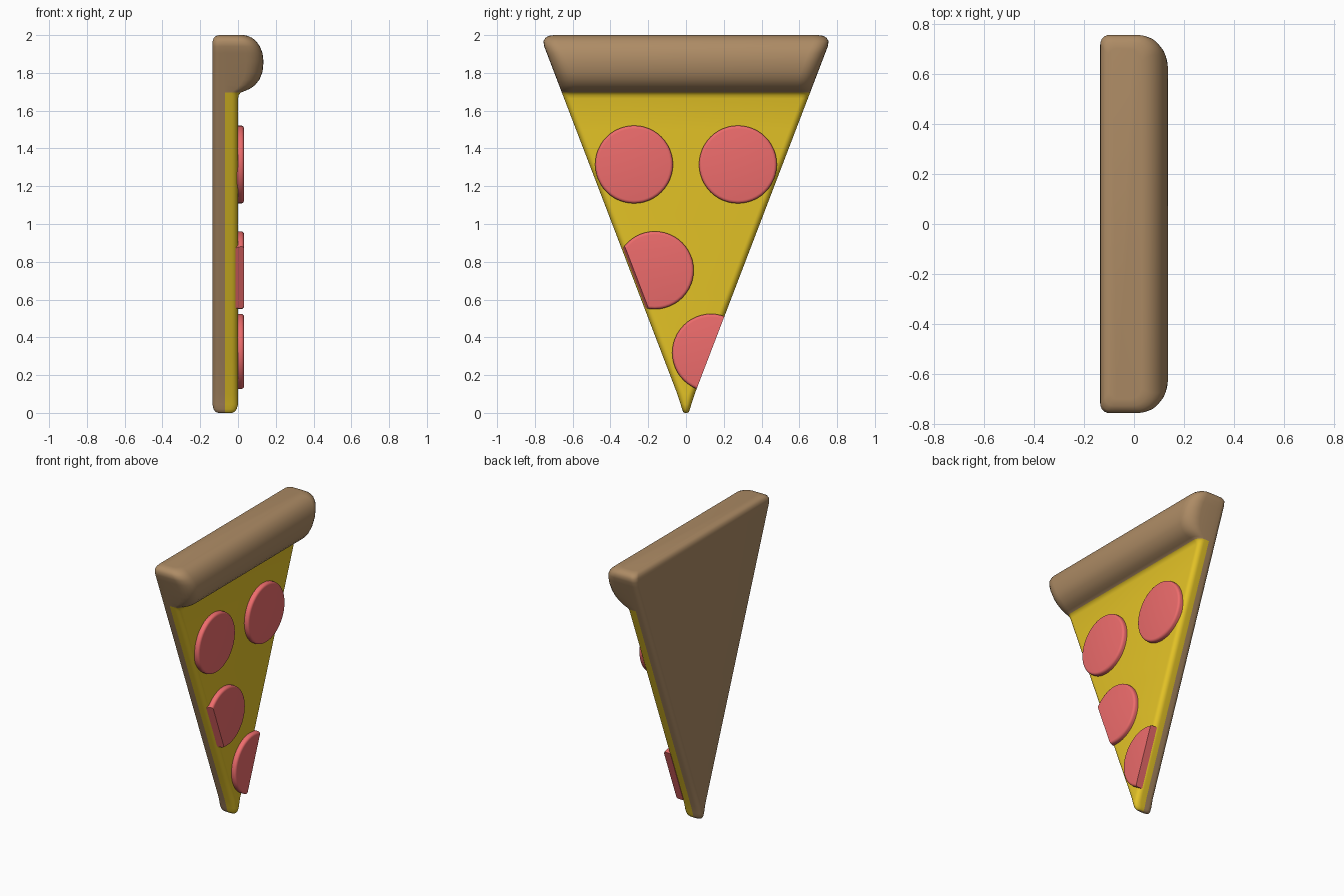
import bpy, bmesh, math
from mathutils import Matrix, Vector

if "Cube" in bpy.data.objects:
    bpy.data.objects.remove(bpy.data.objects["Cube"])

SLOPE = 0.383      # half-width gained per unit of height
SEAM = -0.07       # x where the dough meets the cheese


def half_width(z):
    return SLOPE * (z + 0.02)


def material(name, rgb):
    m = bpy.data.materials.new(name)
    m.diffuse_color = (*rgb, 1)
    m.use_nodes = True
    m.node_tree.nodes["Principled BSDF"].inputs["Base Color"].default_value = m.diffuse_color
    return m


def finish(bm, name, mats, angle):
    bmesh.ops.recalc_face_normals(bm, faces=bm.faces)
    me = bpy.data.meshes.new(name)
    bm.to_mesh(me)
    bm.free()
    ob = bpy.data.objects.new(name, me)
    bpy.context.collection.objects.link(ob)
    for m in mats:
        me.materials.append(m)
    bpy.ops.object.select_all(action='DESELECT')
    ob.select_set(True)
    bpy.context.view_layer.objects.active = ob
    bpy.ops.object.shade_smooth_by_angle(angle=math.radians(angle))
    return ob


dough = material("dough", (0.42, 0.26, 0.13))
cheese = material("cheese", (0.78, 0.55, 0.02))
meat = material("pepperoni", (0.85, 0.15, 0.15))


def ring(xb, xf, w, rf):
    """Rounded-rectangle section, symmetric in y."""
    rb = min(0.035, SEAM - 0.002 - xb)
    rf = min(rf, xf - SEAM - 0.002)
    yb, yf = min(rb, w * 0.95), min(rf, w * 0.95)
    n = 6
    angles = [math.pi / 2 * i / n for i in range(n + 1)]
    side = [(xb + rb - rb * math.cos(a), w - yb + yb * math.sin(a)) for a in angles]
    side.append((SEAM, w))
    side += [(xf - rf + rf * math.sin(a), w - yf + yf * math.cos(a)) for a in angles]
    return side + [(x, -y) for x, y in reversed(side)]


# Slice body with rolled crust: z, back x, front x, half-width, front radius
levels = [(0.0, -0.105, -0.03, 0.008, 0.03), (0.006, -0.12, -0.018, 0.015, 0.035),
          (0.02, -0.13, -0.007, 0.021, 0.035), (0.045, -0.135, 0.0, 0.028, 0.035)]
levels += [(z, -0.135, 0.0, half_width(z), 0.035)
           for z in (0.1, 0.3, 0.6, 0.9, 1.2, 1.5, 1.665)]
roll = [(1.682, 0.004, 0.04), (1.695, 0.014, 0.05), (1.704, 0.035, 0.06),
        (1.715, 0.062, 0.07), (1.735, 0.09, 0.08), (1.765, 0.114, 0.085),
        (1.805, 0.13, 0.09), (1.86, 0.135, 0.09), (1.905, 0.13, 0.09),
        (1.94, 0.116, 0.085)]
levels += [(z, -0.135, xf, half_width(z), r) for z, xf, r in roll]
levels += [(1.967, -0.134, 0.097, 0.755, 0.08), (1.985, -0.128, 0.075, 0.745, 0.07),
           (1.996, -0.117, 0.052, 0.727, 0.06), (2.0, -0.1, 0.03, 0.70, 0.05)]

bm = bmesh.new()
rings = [[bm.verts.new((x, y, z)) for x, y in ring(xb, xf, w, rf)]
         for z, xb, xf, w, rf in levels]
for lo, hi in zip(rings, rings[1:]):
    for i in range(len(lo)):
        j = (i + 1) % len(lo)
        f = bm.faces.new((lo[i], lo[j], hi[j], hi[i]))
        on_front = min(lo[i].co.x, lo[j].co.x) >= SEAM - 1e-4
        f.material_index = int(on_front and hi[i].co.z < 1.70)
bm.faces.new(rings[0])
bm.faces.new(rings[-1])
finish(bm, "slice_with_crust", (dough, cheese), 50)


# Pepperoni discs, trimmed along the slice edge where they overhang
def pepperoni(name, y, z, trim=0, inset=0.0):
    bm = bmesh.new()
    place = Matrix.Translation((0.006, y, z)) @ Matrix.Rotation(math.pi / 2, 4, 'Y')
    bmesh.ops.create_cone(bm, cap_ends=True, segments=48, radius1=0.206,
                          radius2=0.206, depth=0.052, matrix=place)
    rim = [e for e in bm.edges if all(v.co.x > 0 for v in e.verts)]
    bmesh.ops.bevel(bm, geom=rim, offset=0.016, segments=4, profile=0.5,
                    affect='EDGES')
    if trim:
        normal = Vector((0.3 if inset else 0, trim, -SLOPE))
        point = Vector((0, trim * (half_width(z) - inset), z))
        bmesh.ops.bisect_plane(bm, geom=bm.verts[:] + bm.edges[:] + bm.faces[:],
                               plane_co=point, plane_no=normal, clear_outer=True)
        bmesh.ops.holes_fill(bm, edges=[e for e in bm.edges if e.is_boundary])
    finish(bm, name, (meat,), 35)


for side, label in ((-1, "left"), (1, "right")):
    pepperoni("pepperoni_upper_" + label, side * 0.275, 1.315)
pepperoni("pepperoni_middle", -0.165, 0.755, -1, 0.012)
pepperoni("pepperoni_lower", 0.133, 0.318, 1)
